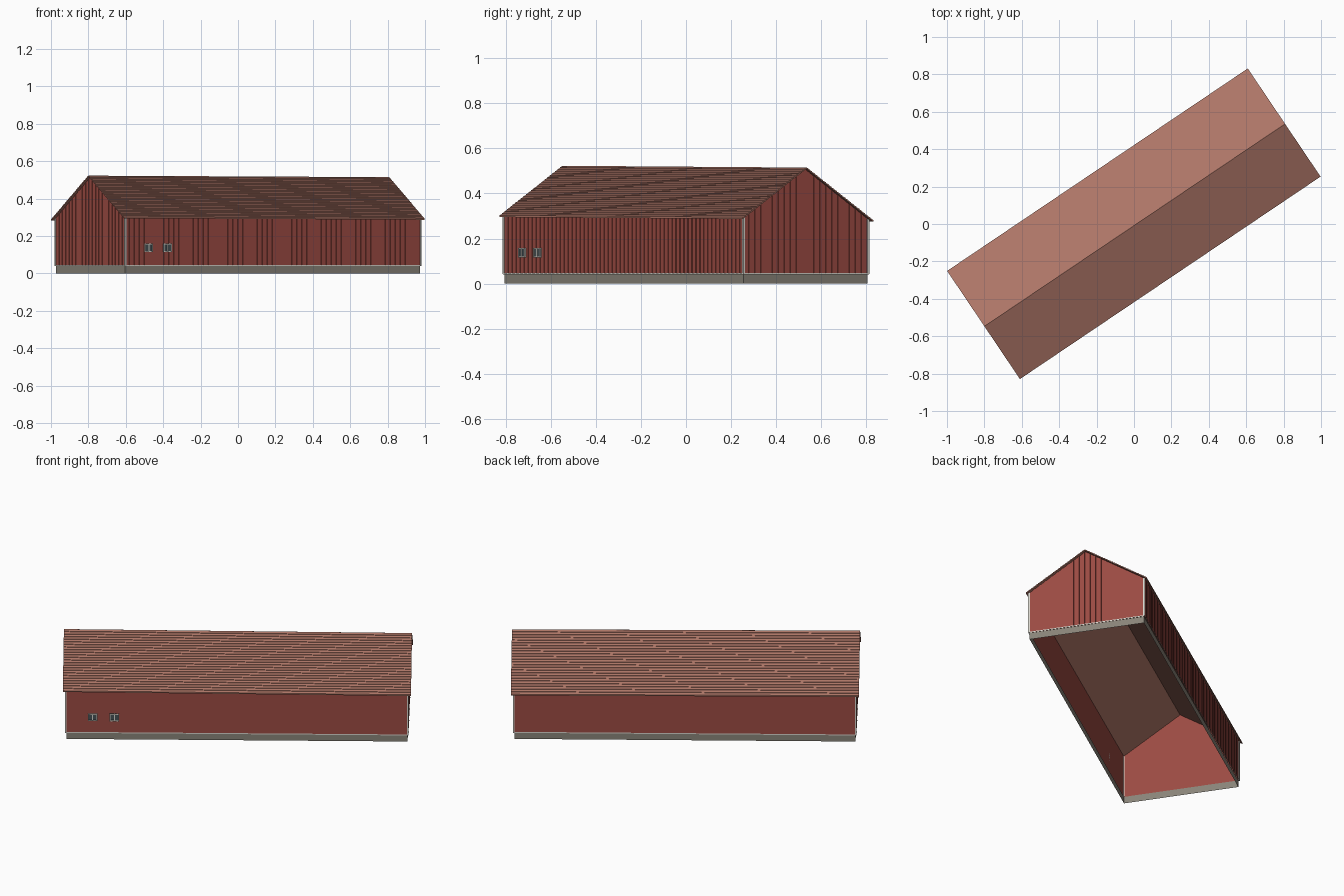
import bpy, bmesh, math
from mathutils import Matrix

if "Cube" in bpy.data.objects:
    bpy.data.objects.remove(bpy.data.objects["Cube"])

# Barn is built along a local u axis (length) and v axis (towards the front), then turned
ANGLE = math.atan2(0.5585, 0.8295)
TURN = Matrix.Rotation(ANGLE, 4, 'Z')
HU, HV = 0.952, 0.333        # wall half length / half width
RU, RF, RB = 0.969, 0.347, -0.350   # roof half length, front and back eaves
RIDGE_V = 0.007
BASE = 0.042


def material(name, rgb):
    m = bpy.data.materials.new(name)
    m.diffuse_color = (*rgb, 1)
    m.use_nodes = True
    m.node_tree.nodes["Principled BSDF"].inputs["Base Color"].default_value = m.diffuse_color
    return m


RED = material("red_boards", (0.33, 0.07, 0.055))
TILE = material("roof_tile", (0.42, 0.18, 0.135))
STONE = material("stone", (0.25, 0.23, 0.19))
TRIM = material("pale_trim", (0.68, 0.66, 0.6))
GLASS = material("dark_glass", (0.06, 0.08, 0.09))


def finish(name, bm, mat):
    # local v points to the front, i.e. negative y
    me = bpy.data.meshes.new(name)
    bm.to_mesh(me)
    bm.free()
    ob = bpy.data.objects.new(name, me)
    bpy.context.collection.objects.link(ob)
    me.materials.append(mat)
    me.transform(TURN)
    return ob


def face(bm, pts):
    return bm.faces.new([bm.verts.new((u, -v, z)) for u, v, z in pts])


def add_box(bm, centre, size):
    u, v, z = centre
    bmesh.ops.create_cube(bm, size=1, matrix=Matrix.Translation((u, -v, z))
                          @ Matrix.Diagonal((*size, 1)))


def roof_z(u, v):
    # upper roof plane, with its slight sag towards the right end
    if v > RIDGE_V:
        z = 0.522 + (0.299 - 0.522) * (v - RIDGE_V) / (RF - RIDGE_V)
    else:
        z = 0.522 + (0.287 - 0.522) * (v - RIDGE_V) / (RB - RIDGE_V)
    return z - 0.004 * u / RU


# Roof: stepped tile courses on both slopes with a flat underside
ROWS, STEP, THICK = 24, 0.003, 0.008


def slope(eave):
    pts = []
    for i in range(ROWS):
        for k, lift in ((i, 0), (i + 1, -STEP)):
            v = eave + (RIDGE_V - eave) * k / ROWS
            pts.append((v, lift))
    return pts


profile = slope(RF) + slope(RB)[::-1][1:]
profile += [(RB, -THICK), (RIDGE_V, -THICK), (RF, -THICK)]
bm = bmesh.new()
ends = [[bm.verts.new((u, -v, roof_z(u, v) + d)) for v, d in profile] for u in (-RU, RU)]
n = len(profile)
for i in range(n):
    j = (i + 1) % n
    bm.faces.new((ends[0][i], ends[0][j], ends[1][j], ends[1][i]))
for e in ends:
    bm.faces.new(e)
bmesh.ops.recalc_face_normals(bm, faces=bm.faces)
finish("tiled_roof", bm, TILE)


# Walls: thin sheets with vertical battens, tops tucked into the roof
def top(u, v):
    return roof_z(u, v) - 0.006


def wall(name, along_u, side, count):
    half = HU if along_u else HV
    off = (HV if along_u else HU) * side
    sgn = side

    def pt(s, depth=0.0):
        o = off + depth * sgn
        return (s, o) if along_u else (o, s)

    bm = bmesh.new()
    stops = [-half, half] if along_u else [-half, RIDGE_V, half]
    face(bm, [(*pt(-half), BASE), (*pt(half), BASE)]
         + [(*pt(s), top(*pt(s))) for s in reversed(stops)])
    w, d = 0.005, 0.003
    for i in range(1, count):
        s = -half + 2 * half * i / count
        path = [pt(s - w), pt(s - w, d), pt(s + w, d), pt(s + w)]
        for a, b in zip(path, path[1:]):
            face(bm, [(*a, BASE), (*b, BASE), (*b, top(*b)), (*a, top(*a))])
    if not ((side > 0) == along_u):
        bmesh.ops.reverse_faces(bm, faces=bm.faces)
    if not along_u:
        bmesh.ops.reverse_faces(bm, faces=bm.faces)
        bmesh.ops.reverse_faces(bm, faces=bm.faces)
    finish(name, bm, RED)


wall("front_wall", True, 1, 60)
wall("back_wall", True, -1, 60)
wall("left_gable", False, -1, 21)
wall("right_gable", False, 1, 21)


# Open rings around the barn: stone plinth and pale sill strip
def ring(name, grow, z0, z1, mat):
    bm = bmesh.new()
    c = [(a * (HU + grow), b * (HV + grow)) for a, b in ((-1, 1), (1, 1), (1, -1), (-1, -1))]
    for i in range(4):
        a, b = c[i], c[(i + 1) % 4]
        face(bm, [(*a, z0), (*b, z0), (*b, z1), (*a, z1)])
    finish(name, bm, mat)


ring("stone_plinth", -0.002, 0.0, BASE, STONE)
ring("sill_strip", 0.004, BASE - 0.002, BASE + 0.004, TRIM)

# Corner boards
bm = bmesh.new()
for a in (-1, 1):
    for b in (-1, 1):
        u, v = a * HU, b * HV
        z1 = top(u, v) - 0.002
        add_box(bm, (u, v, (BASE + z1) / 2), (0.009, 0.009, z1 - BASE))
finish("corner_boards", bm, TRIM)

# Two small windows in the front wall
frames, panes = bmesh.new(), bmesh.new()
W, H, Z, T = 0.054, 0.044, 0.137, 0.005
for u in (-0.803, -0.682):
    v = HV + 0.004
    add_box(panes, (u, v - 0.001, Z), (W, 0.004, H))
    for s in (-1, 0, 1):
        add_box(frames, (u + s * (W - T) / 2, v, Z), (T, 0.008, H))
    for s in (-1, 1):
        add_box(frames, (u, v, Z + s * (H - T) / 2), (W, 0.008, T))
finish("window_frames", frames, TRIM)
finish("window_panes", panes, GLASS)
